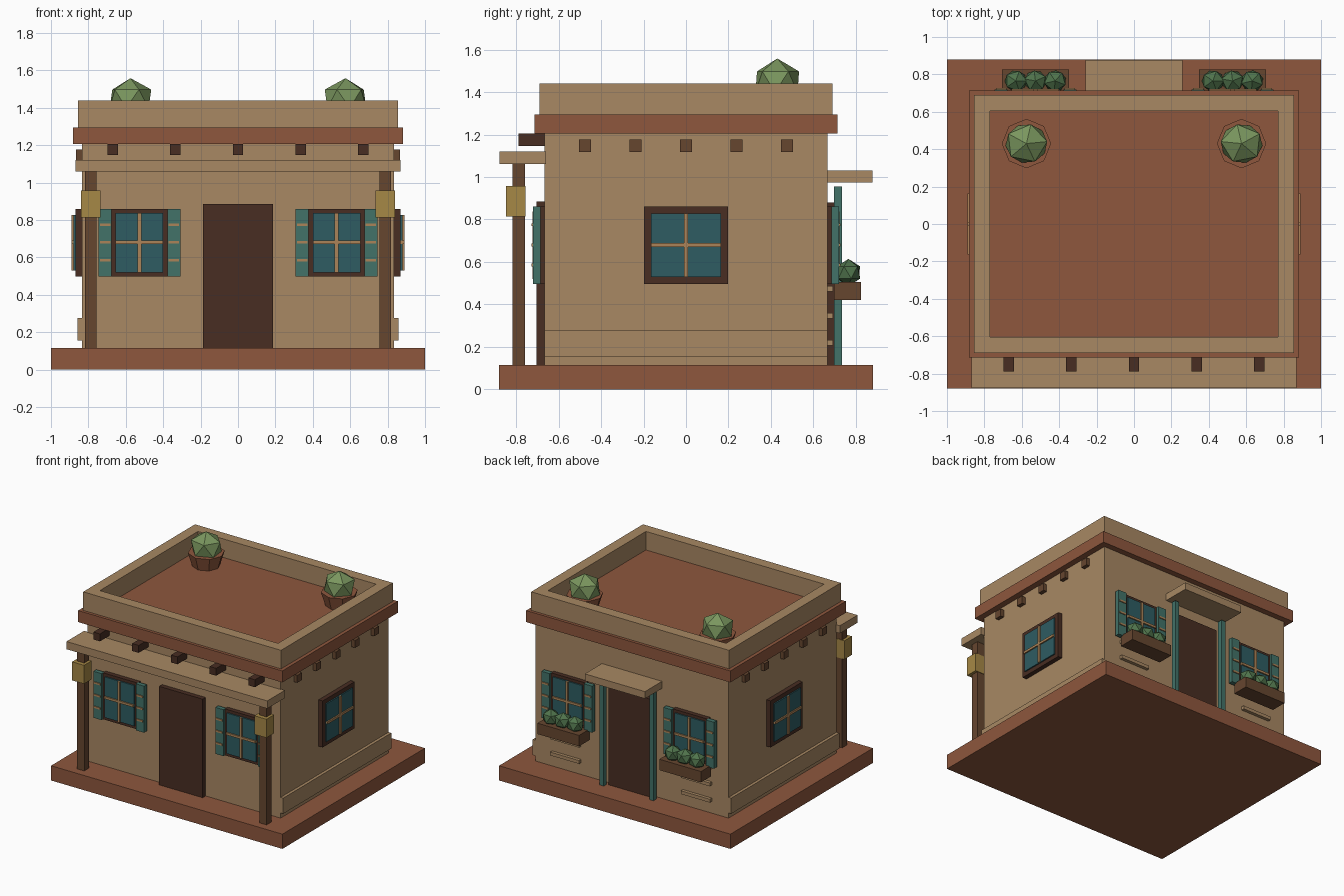
import bpy, bmesh
from math import radians
from mathutils import Matrix, Vector

if "Cube" in bpy.data.objects:
    bpy.data.objects.remove(bpy.data.objects["Cube"], do_unlink=True)


def material(name, r, g, b):
    def lin(c):
        c /= 255
        return c / 12.92 if c <= 0.04045 else ((c + 0.055) / 1.055) ** 2.4
    mat = bpy.data.materials.new(name)
    mat.use_nodes = True
    color = (lin(r), lin(g), lin(b), 1)
    mat.diffuse_color = color
    mat.node_tree.nodes["Principled BSDF"].inputs["Base Color"].default_value = color
    return mat


ADOBE = material("adobe", 168, 136, 99)
CLAY = material("terracotta", 142, 87, 61)
DARK = material("dark_wood", 72, 45, 34)
WOOD = material("brown_wood", 102, 70, 47)
PINE = material("pale_wood", 172, 132, 88)
GLASS = material("blue_glass", 46, 92, 98)
TEAL = material("teal_paint", 66, 114, 104)
BRASS = material("brass", 166, 136, 70)
SAGE = material("sage_green", 122, 150, 94)
LEAF = material("leaf_green", 80, 116, 76)


def finish(name, bm, mat):
    mesh = bpy.data.meshes.new(name)
    bm.to_mesh(mesh)
    bm.free()
    mesh.materials.append(mat)
    obj = bpy.data.objects.new(name, mesh)
    bpy.context.collection.objects.link(obj)
    return obj


def box(name, mat, x, y, z, frame=Matrix()):
    """Box from (min, max) spans, optionally placed in a wall frame."""
    bm = bmesh.new()
    bmesh.ops.create_cube(bm, size=1)
    for v in bm.verts:
        v.co = frame @ Vector([s[0] if c < 0 else s[1] for s, c in zip((x, y, z), v.co)])
    return finish(name, bm, mat)


def mid(center, size):
    return (center - size / 2, center + size / 2)


def bush(name, mat, center, radii, turn):
    bm = bmesh.new()
    bmesh.ops.create_icosphere(bm, subdivisions=1, radius=1)
    m = Matrix.Translation(center) @ Matrix.Diagonal((*radii, 1)) @ Matrix.Rotation(radians(turn), 4, 'Z')
    bm.transform(m)
    return finish(name, bm, mat)


def wall_frame(angle, distance, along=0):
    """Local x runs along the wall, local -y points outward."""
    return Matrix.Rotation(radians(angle), 4, 'Z') @ Matrix.Translation((along, -distance, 0))


def window(name, frame, half, border, shutters):
    z0, z1, zc = 0.497, 0.86, 0.68
    box(name + "_frame", DARK, (-half, half), (-0.035, 0.01), (z0, z1), frame)
    inner = half - border
    box(name + "_glass", GLASS, (-inner, inner), (-0.045, 0), (z0 + border, z1 - border), frame)
    box(name + "_upright_bar", PINE, mid(0, 0.02), (-0.055, 0), (z0 + border, z1 - border), frame)
    box(name + "_cross_bar", PINE, (-inner, inner), (-0.055, 0), mid(zc, 0.018), frame)
    if not shutters:
        return
    for side, label in ((-1, "a"), (1, "b")):
        xc = side * (half + 0.034)
        box(f"{name}_shutter_{label}", TEAL, mid(xc, 0.07), (-0.053, -0.018), (z0, z1), frame)
        for i in range(3):
            box(f"{name}_slat_{label}{i}", PINE, mid(xc, 0.056), (-0.06, -0.05),
                mid(zc + (i - 1) * 0.095, 0.014), frame)


# Base, walls and cornice
box("base_slab", CLAY, (-1, 1), (-0.88, 0.88), (0, 0.115))
box("walls", ADOBE, (-0.835, 0.835), (-0.667, 0.667), (0.115, 1.205))
box("cornice", CLAY, (-0.882, 0.882), (-0.713, 0.713), (1.205, 1.295))

# Parapet ring around the roof
bm = bmesh.new()
rings = []
for hx, hy in ((0.855, 0.69), (0.77, 0.605)):
    for z in (1.295, 1.44):
        rings.append([bm.verts.new((sx * hx, sy * hy, z)) for sx, sy in ((-1, -1), (1, -1), (1, 1), (-1, 1))])
for a, b in ((0, 1), (1, 3), (3, 2), (2, 0)):
    for i in range(4):
        j = (i + 1) % 4
        bm.faces.new((rings[a][i], rings[a][j], rings[b][j], rings[b][i]))
bmesh.ops.recalc_face_normals(bm, faces=bm.faces)
finish("parapet", bm, ADOBE)

# Roof pots with round plants
for side, label in ((-1, "right"), (1, "left")):
    bm = bmesh.new()
    bmesh.ops.create_cone(bm, cap_ends=True, segments=8, radius1=0.1, radius2=0.132, depth=0.105,
                          matrix=Matrix.Translation((side * 0.575, 0.43, 1.347)))
    finish(f"roof_pot_{label}", bm, CLAY)
    bush(f"roof_plant_{label}", SAGE, (side * 0.575, 0.43, 1.448), (0.125, 0.117, 0.11), 90 + side * 12)

# Beam ends under the cornice
for i in range(5):
    x = (i - 2) * 0.335
    box(f"front_beam_end_{i}", DARK, mid(x, 0.056), (-0.788, -0.65), (1.147, 1.205))
    y = (i - 2) * 0.238
    for side, label in ((-90, "right"), (90, "left")):
        box(f"{label}_beam_end_{i}", WOOD, mid(y, 0.056), (-0.03, 0.02), (1.118, 1.176),
            wall_frame(side, 0.835))

# Porch roof, posts and lanterns
box("porch_roof", ADOBE, (-0.868, 0.868), (-0.878, -0.66), (1.06, 1.12))
for side, label in ((-1, "right"), (1, "left")):
    box(f"porch_post_{label}", WOOD, mid(side * 0.788, 0.062), mid(-0.788, 0.058), (0.115, 1.06))
    box(f"lantern_{label}", BRASS, mid(side * 0.788, 0.104), mid(-0.802, 0.094), (0.813, 0.958))

# Doors
box("front_door", DARK, (-0.188, 0.188), (-0.704, -0.65), (0.115, 0.885))
box("back_door", DARK, (-0.18, 0.18), (0.65, 0.697), (0.115, 0.88))

# Back canopy and its posts
box("back_canopy", ADOBE, (-0.26, 0.26), (0.66, 0.878), (0.975, 1.03))
for side, label in ((-1, "right"), (1, "left")):
    box(f"canopy_post_{label}", TEAL, mid(side * 0.215, 0.036), (0.698, 0.735), (0.115, 0.955))

# Side windows and low wall bands
for angle, label in ((-90, "right"), (90, "left")):
    frame = wall_frame(angle, 0.835)
    window(f"{label}_window", frame, 0.197, 0.033, False)
    box(f"{label}_wall_band", ADOBE, (-0.667, 0.667), (-0.023, 0.01), (0.155, 0.277), frame)

# Front and back windows, flower boxes and wall ledges
for side, label in ((-1, "right"), (1, "left")):
    x = side * 0.527
    window(f"front_window_{label}", wall_frame(0, 0.667, x), 0.15, 0.023, True)
    window(f"back_window_{label}", wall_frame(180, 0.667, -x), 0.15, 0.023, True)
    box(f"flower_box_{label}", WOOD, mid(x, 0.36), (0.698, 0.825), (0.42, 0.505))
    for i in range(3):
        bush(f"flower_plant_{label}_{i}", LEAF, (x + (i - 1) * 0.105, 0.765, 0.55),
             (0.066, 0.062, 0.064), i * 25)
        box(f"wall_ledge_{label}_{i}", ADOBE, mid(side * 0.565, 0.25), (0.65, 0.692),
            mid(0.22 + i * 0.127, 0.026))
